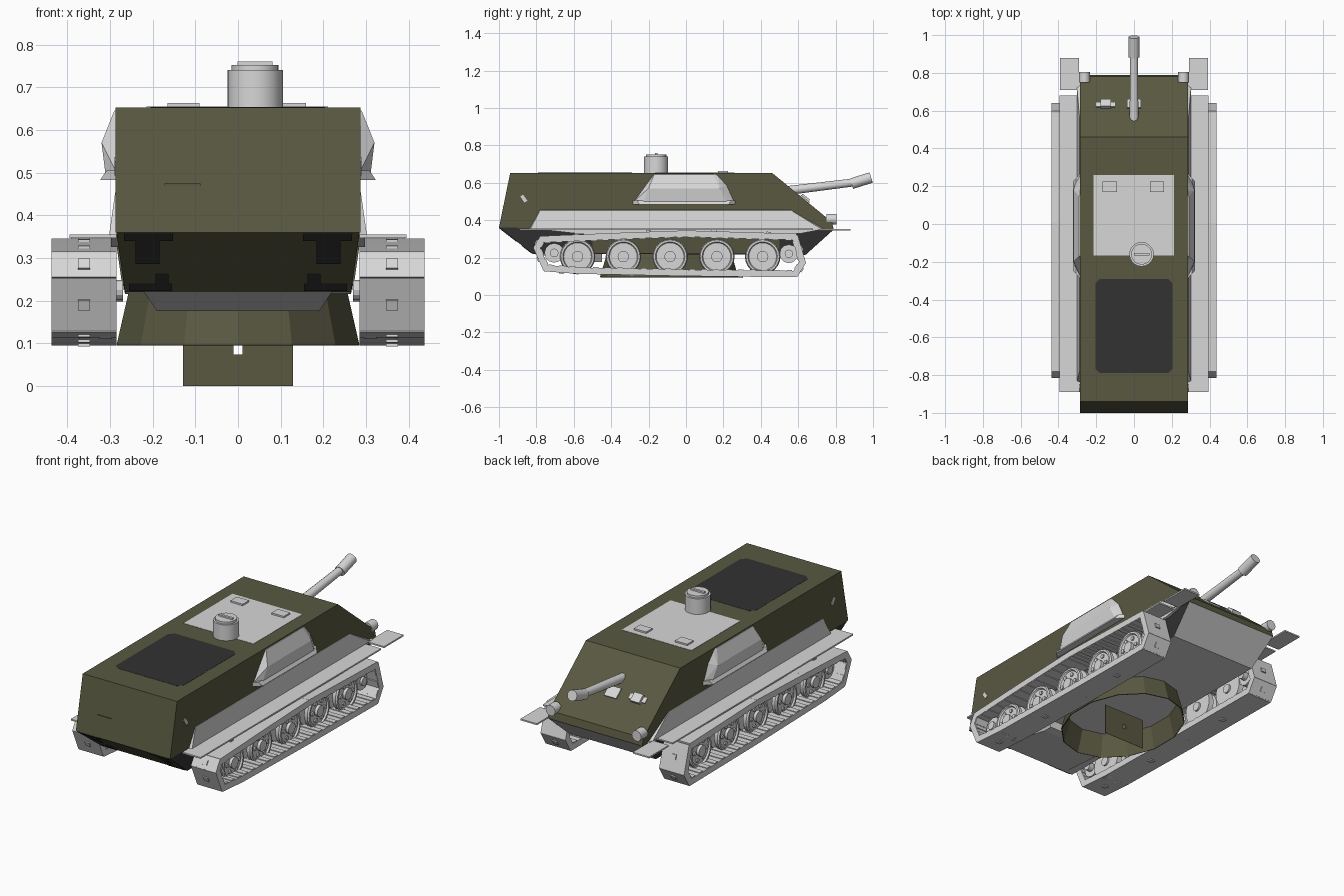
import bpy, bmesh, math
from mathutils import Matrix, Vector

cube = bpy.data.objects.get("Cube")
if cube:
    bpy.data.objects.remove(cube)


def material(name, rgb):
    m = bpy.data.materials.new(name)
    m.use_nodes = True
    m.diffuse_color = (*rgb, 1)
    m.node_tree.nodes["Principled BSDF"].inputs["Base Color"].default_value = (*rgb, 1)
    return m


OLIVE = material("olive", (0.1, 0.098, 0.053))
GREY = material("light_grey", (0.68, 0.68, 0.68))
DARK = material("charcoal", (0.032, 0.032, 0.032))


def finish(bm, name, *mats, smooth=False):
    bmesh.ops.recalc_face_normals(bm, faces=bm.faces)
    me = bpy.data.meshes.new(name)
    bm.to_mesh(me)
    bm.free()
    for m in mats:
        me.materials.append(m)
    ob = bpy.data.objects.new(name, me)
    bpy.context.collection.objects.link(ob)
    if smooth:
        bpy.ops.object.select_all(action="DESELECT")
        ob.select_set(True)
        bpy.context.view_layer.objects.active = ob
        bpy.ops.object.shade_smooth_by_angle(angle=math.radians(35))
    return ob


def add_box(bm, centre, size, tilt=0):
    mat = Matrix.Translation(centre) @ Matrix.Rotation(tilt, 4, "X") @ Matrix.Diagonal((*size, 1))
    bmesh.ops.create_cube(bm, size=1, matrix=mat)


def add_rod(bm, a, b, r, sides=16, r2=None):
    a, b = Vector(a), Vector(b)
    rot = (b - a).to_track_quat("Z", "Y").to_matrix().to_4x4()
    bmesh.ops.create_cone(bm, cap_ends=True, segments=sides, radius1=r, radius2=r if r2 is None else r2,
                          depth=(b - a).length, matrix=Matrix.Translation((a + b) / 2) @ rot)


def box(name, mat, centre, size, tilt=0):
    bm = bmesh.new()
    add_box(bm, centre, size, tilt)
    return finish(bm, name, mat)


def rod(name, mat, a, b, r, sides=16, r2=None):
    bm = bmesh.new()
    add_rod(bm, a, b, r, sides, r2)
    return finish(bm, name, mat, smooth=True)


def solid(name, points, *mats):
    """Convex solid around a few corner points."""
    bm = bmesh.new()
    for p in points:
        bm.verts.new(p)
    bmesh.ops.convex_hull(bm, input=bm.verts)
    bmesh.ops.dissolve_limit(bm, angle_limit=0.02, verts=bm.verts, edges=bm.edges)
    return finish(bm, name, *mats)


def both(profile, x):
    return [(s * x, y, z) for y, z in profile for s in (-1, 1)]


# Upper hull
solid("upper_hull", both([(-1, 0.36), (-0.94, 0.653), (0.46, 0.653), (0.78, 0.39), (0.79, 0.35)], 0.287), OLIVE)

# Lower hull: olive rear, charcoal side ends, grey belly and nose
lower = solid("lower_hull", both([(-1, 0.36), (0.79, 0.35)], 0.285)
              + both([(-0.82, 0.22), (0.64, 0.215)], 0.265), OLIVE, DARK, GREY)
for f in lower.data.polygons:
    n = f.normal
    if abs(n.x) > 0.7:
        f.material_index = 1
    elif n.y > 0.3 or n.z < -0.9:
        f.material_index = 2
solid("belly_wedge", both([(-0.82, 0.22), (-0.45, 0.22)], 0.22) + both([(-0.5, 0.175), (-0.45, 0.175)], 0.19), GREY)

# Flared open collar under the belly
bm = bmesh.new()
bmesh.ops.create_cone(bm, cap_ends=False, segments=14, radius1=1, radius2=0.9, depth=0.125,
                      matrix=Matrix.Translation((0, -0.09, 0.158)) @ Matrix.Diagonal((0.292, 0.37, 1, 1)))
collar = finish(bm, "belly_collar", OLIVE)
collar.modifiers.new("wall", "SOLIDIFY").thickness = 0.004

# Thin hanging plate with a small square hole in its middle
bm = bmesh.new()
for s in (-1, 1):
    add_box(bm, (s * 0.07, -0.08, 0.085), (0.118, 0.001, 0.17))
    add_box(bm, (0, -0.08, 0.085 + s * 0.048), (0.022, 0.001, 0.074))
finish(bm, "hanging_plate", OLIVE)

# Rear deck panel with clipped corners
solid("engine_deck", [(sx * x, -0.54 + sy * y, z) for sx in (-1, 1) for sy in (-1, 1)
                      for x, y in ((0.205, 0.225), (0.18, 0.25)) for z in (0.65, 0.654)], DARK)

# Roof panel, hatches and cupola
box("roof_panel", GREY, (-0.002, 0.046, 0.652), (0.425, 0.425, 0.005))
for x in (-0.128, 0.122):
    box("roof_hatch", GREY, (x, 0.198, 0.657), (0.075, 0.055, 0.012))
rod("cupola", GREY, (0.04, -0.16, 0.65), (0.04, -0.16, 0.74), 0.065, 20)
rod("cupola_cap", GREY, (0.04, -0.16, 0.738), (0.04, -0.16, 0.752), 0.055, 20)
box("cupola_bar", GREY, (0.04, -0.16, 0.754), (0.082, 0.014, 0.012))

# Gun and sloped front fittings
rod("gun_barrel", GREY, (0, 0.54, 0.558), (0, 0.9, 0.602), 0.024, 14, 0.021)
rod("gun_muzzle", GREY, (0, 0.885, 0.595), (0, 0.99, 0.628), 0.029, 14)
SLOPE = math.atan2(-0.265, 0.32)
box("gun_mount", GREY, (0, 0.635, 0.511), (0.075, 0.06, 0.012), SLOPE)
box("vision_block", GREY, (-0.15, 0.635, 0.516), (0.055, 0.05, 0.025), SLOPE)
box("vision_base", GREY, (-0.15, 0.63, 0.514), (0.1, 0.03, 0.008), SLOPE)

# Rear seam
box("rear_seam", OLIVE, (-0.13, -0.977, 0.472), (0.085, 0.008, 0.004))

# Track path seen from the side, as (y, z)
PATH = [(-0.798, 0.252), (-0.75, 0.143), (-0.58, 0.13), (0, 0.118), (0.585, 0.112), (0.623, 0.174),
        (0.583, 0.311), (0.3, 0.319), (0, 0.328), (-0.4, 0.314), (-0.77, 0.298)]
WHEELS = [-0.58, -0.335, -0.085, 0.165, 0.41]

for s in (-1, 1):
    side = "left" if s > 0 else "right"

    # Olive panel along the middle of the lower hull side
    solid(side + "_side_panel", [(s * x, y, z) for y in (-0.5, 0.5) for x, z in
                                 ((0.27, 0.225), (0.268, 0.225), (0.287, 0.345), (0.27, 0.345))], OLIVE)

    # Fender, front flap and skirt
    box(side + "_fender", GREY, (s * 0.34, -0.105, 0.351), (0.11, 1.57, 0.008))
    box(side + "_fender_flap", GREY, (s * 0.342, 0.795, 0.349), (0.1, 0.17, 0.008))
    solid(side + "_skirt", [(s * x, y, z) for x in (0.28, 0.298) for y, z in
                            ((-0.82, 0.355), (0.75, 0.355), (0.62, 0.33), (-0.55, 0.325))], GREY)

    # Sloped sponson above the fender
    solid(side + "_sponson", [(s * 0.28, y, z) for y, z in ((-0.84, 0.355), (-0.78, 0.455), (0.56, 0.455), (0.74, 0.355))]
          + [(s * 0.302, -0.83, 0.355), (s * 0.302, 0.72, 0.355), (s * 0.288, -0.78, 0.453), (s * 0.288, 0.56, 0.453)], GREY)

    # Faceted side cheek with a flared lower lip
    cheek = [(0.28, -0.29, 0.49), (0.28, 0.27, 0.49), (0.28, -0.17, 0.648), (0.28, 0.17, 0.648),
             (0.29, -0.17, 0.645), (0.29, 0.145, 0.645), (0.28, 0.225, 0.59), (0.32, -0.2, 0.57),
             (0.32, 0.18, 0.57), (0.31, -0.23, 0.49), (0.31, 0.22, 0.49)]
    solid(side + "_cheek", [(s * x, y, z) for x, y, z in cheek], GREY)
    solid(side + "_cheek_lip", [(s * x, y, z) for x, z in ((0.28, 0.505), (0.308, 0.505), (0.323, 0.483), (0.28, 0.483))
                                for y in (-0.29 + (x - 0.28), 0.27 - (x - 0.28))], GREY)

    # Rear lower patches, hook and headlight
    for x, z, w, h in ((0.21, 0.349, 0.115, 0.016), (0.212, 0.315, 0.056, 0.056),
                       (0.205, 0.232, 0.1, 0.016), (0.178, 0.25, 0.03, 0.026)):
        y = -1 + (0.36 - z) * 0.18 / 0.14
        box(side + "_rear_patch", DARK, (s * x, y, z), (w, h * 1.6, 0.005), math.atan2(0.14, -0.18))
    box(side + "_hook", GREY, (s * 0.288, -0.867, 0.515), (0.004, 0.018, 0.04), 0.6)
    rod(side + "_headlight", GREY, (s * 0.262, 0.75, 0.405), (s * 0.262, 0.805, 0.405), 0.029, 12)
    rod(side + "_headlight_post", GREY, (s * 0.262, 0.765, 0.36), (s * 0.262, 0.765, 0.4), 0.012, 8)

    # Track: smooth belt, low ribs on its inner face, a few centre tabs
    bm = bmesh.new()
    for (y0, z0), (y1, z1) in zip(PATH, PATH[1:] + PATH[:1]):
        length = math.hypot(y1 - y0, z1 - z0)
        tilt = math.atan2(z1 - z0, y1 - y0)
        mid = Vector((s * 0.361, (y0 + y1) / 2, (z0 + z1) / 2))
        inward = Vector((0, z0 - z1, y1 - y0)) / length
        add_box(bm, mid, (0.152, length + 0.014, 0.034), tilt)
        add_box(bm, mid - inward * 0.015, (0.028, 0.026, 0.016), tilt)
        count = max(1, round(length / 0.065))
        for i in range(count):
            t = (i + 0.5) / count
            spot = Vector((s * 0.361, y0 + (y1 - y0) * t, z0 + (z1 - z0) * t)) + inward * 0.014
            add_box(bm, spot, (0.148, 0.03, 0.014), tilt)
    finish(bm, side + "_track", GREY)

    # Road wheels: recessed paired discs, raised rim, hub and bolts
    for i, y in enumerate(WHEELS):
        bm = bmesh.new()
        z = 0.205
        for x0, x1, r in ((0.295, 0.325, 0.095), (0.35, 0.372, 0.09), (0.37, 0.388, 0.03), (0.285, 0.36, 0.025)):
            add_rod(bm, (s * x0, y, z), (s * x1, y, z), r, 24)
        for k in range(6):
            a = k * math.pi / 3
            by, bz = y + 0.052 * math.cos(a), z + 0.052 * math.sin(a)
            add_rod(bm, (s * 0.37, by, bz), (s * 0.38, by, bz), 0.011, 8)
        finish(bm, f"{side}_road_wheel_{i + 1}", GREY, smooth=True)
        bpy.ops.mesh.primitive_torus_add(major_segments=24, minor_segments=6, major_radius=0.084, minor_radius=0.01,
                                         location=(s * 0.372, y, z), rotation=(0, math.pi / 2, 0))
        bpy.context.object.name = f"{side}_wheel_rim_{i + 1}"
        bpy.context.object.data.materials.append(GREY)

    # Rear idler and front sprocket
    for name, y, z, r in (("idler", -0.705, 0.225, 0.052), ("sprocket", 0.55, 0.22, 0.05)):
        bm = bmesh.new()
        for x0, x1, k in ((0.3, 0.325, 1), (0.35, 0.372, 1), (0.27, 0.385, 0.45)):
            add_rod(bm, (s * x0, y, z), (s * x1, y, z), r * k, 12)
        finish(bm, f"{side}_{name}", GREY)
